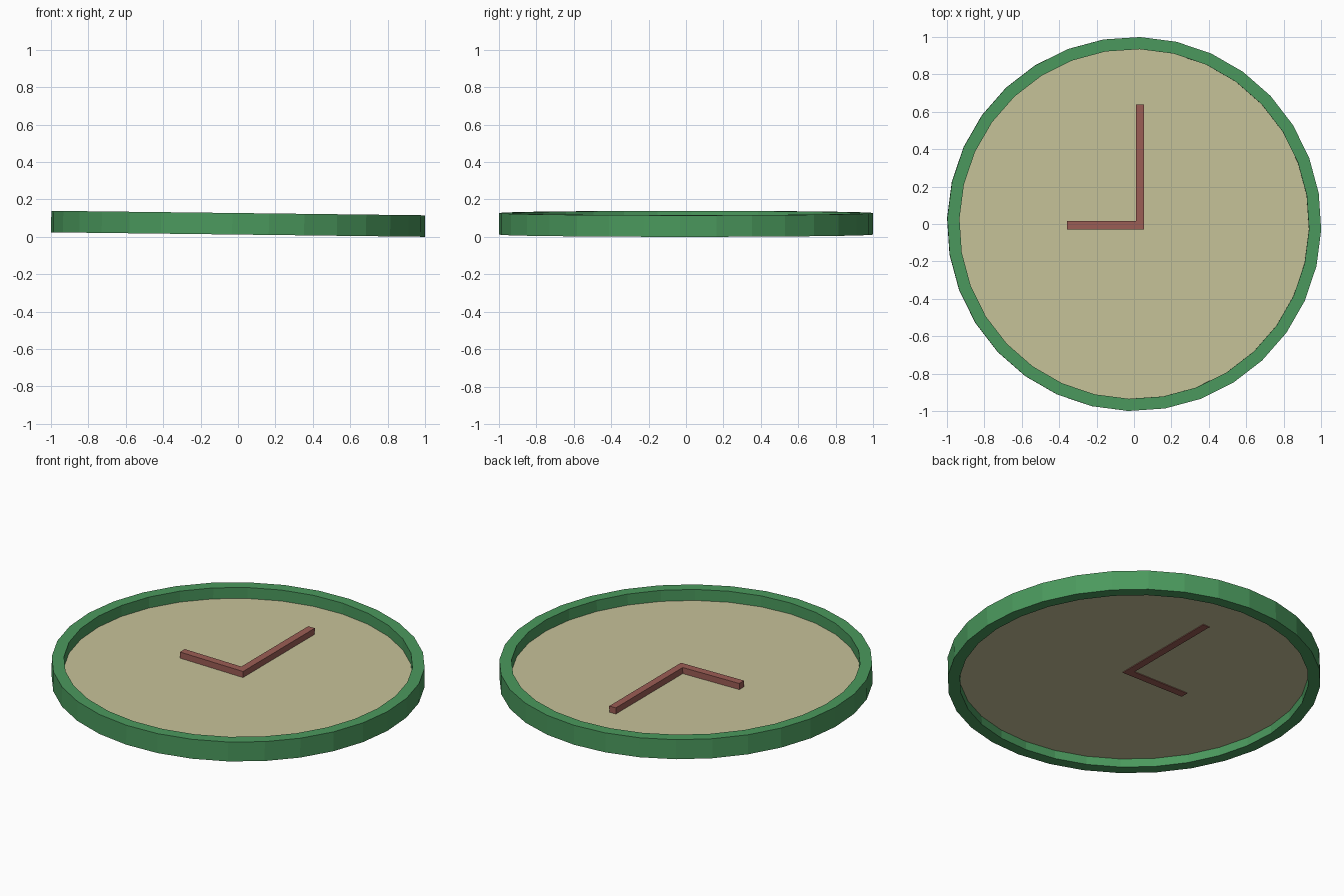
import bpy, bmesh, math
from mathutils import Matrix

if "Cube" in bpy.data.objects:
    bpy.data.objects.remove(bpy.data.objects["Cube"])

SIDES, R_OUT, R_IN, HEIGHT = 32, 1.0, 0.935, 0.115
TURN = math.radians(-1.8)
# The whole clock leans very slightly towards +x
LEAN = Matrix.Translation((0, 0, 0.012)) @ Matrix.Rotation(0.012, 4, 'Y')


def material(name, rgb):
    mat = bpy.data.materials.new(name)
    mat.diffuse_color = (*rgb, 1)
    mat.use_nodes = True
    mat.node_tree.nodes["Principled BSDF"].inputs["Base Color"].default_value = mat.diffuse_color
    return mat


def finish(bm, name, mat):
    bm.transform(LEAN)
    bm.normal_update()
    mesh = bpy.data.meshes.new(name)
    bm.to_mesh(mesh)
    bm.free()
    mesh.materials.append(mat)
    obj = bpy.data.objects.new(name, mesh)
    bpy.context.collection.objects.link(obj)
    return obj


def circle(bm, radius, z):
    step = 2 * math.pi / SIDES
    return [bm.verts.new((radius * math.cos(TURN + i * step),
                          radius * math.sin(TURN + i * step), z))
            for i in range(SIDES)]


green = material("frame_green", (0.07, 0.32, 0.11))
cream = material("face_cream", (0.57, 0.54, 0.32))
brown = material("hand_brown", (0.33, 0.11, 0.09))

# Frame: square-section faceted ring, open top and bottom
bm = bmesh.new()
loops = [circle(bm, r, z) for r, z in
         ((R_OUT, 0), (R_OUT, HEIGHT), (R_IN, HEIGHT), (R_IN, 0))]
for k in range(4):
    a, b = loops[k], loops[(k + 1) % 4]
    for i in range(SIDES):
        j = (i + 1) % SIDES
        bm.faces.new((a[i], a[j], b[j], b[i]))
finish(bm, "frame", green)

# Face: flat disc recessed halfway down the frame
FACE_Z = 0.05
bm = bmesh.new()
bm.faces.new(circle(bm, R_IN, FACE_Z))
finish(bm, "clock_face", cream)

# Hands: one L-shaped bar, its underside just showing through the face
x0, x1, y0, y1 = 0.01, 0.053, -0.03, 0.015
outline = [(-0.36, y0), (x1, y0), (x1, 0.64), (x0, 0.64), (x0, y1), (-0.36, y1)]
bm = bmesh.new()
base = bm.faces.new([bm.verts.new((x, y, FACE_Z - 0.004)) for x, y in outline])
top = bmesh.ops.extrude_face_region(bm, geom=[base], use_keep_orig=True)["geom"]
bmesh.ops.translate(bm, vec=(0, 0, 0.04),
                    verts=[v for v in top if isinstance(v, bmesh.types.BMVert)])
bmesh.ops.recalc_face_normals(bm, faces=bm.faces)
finish(bm, "hands", brown)
